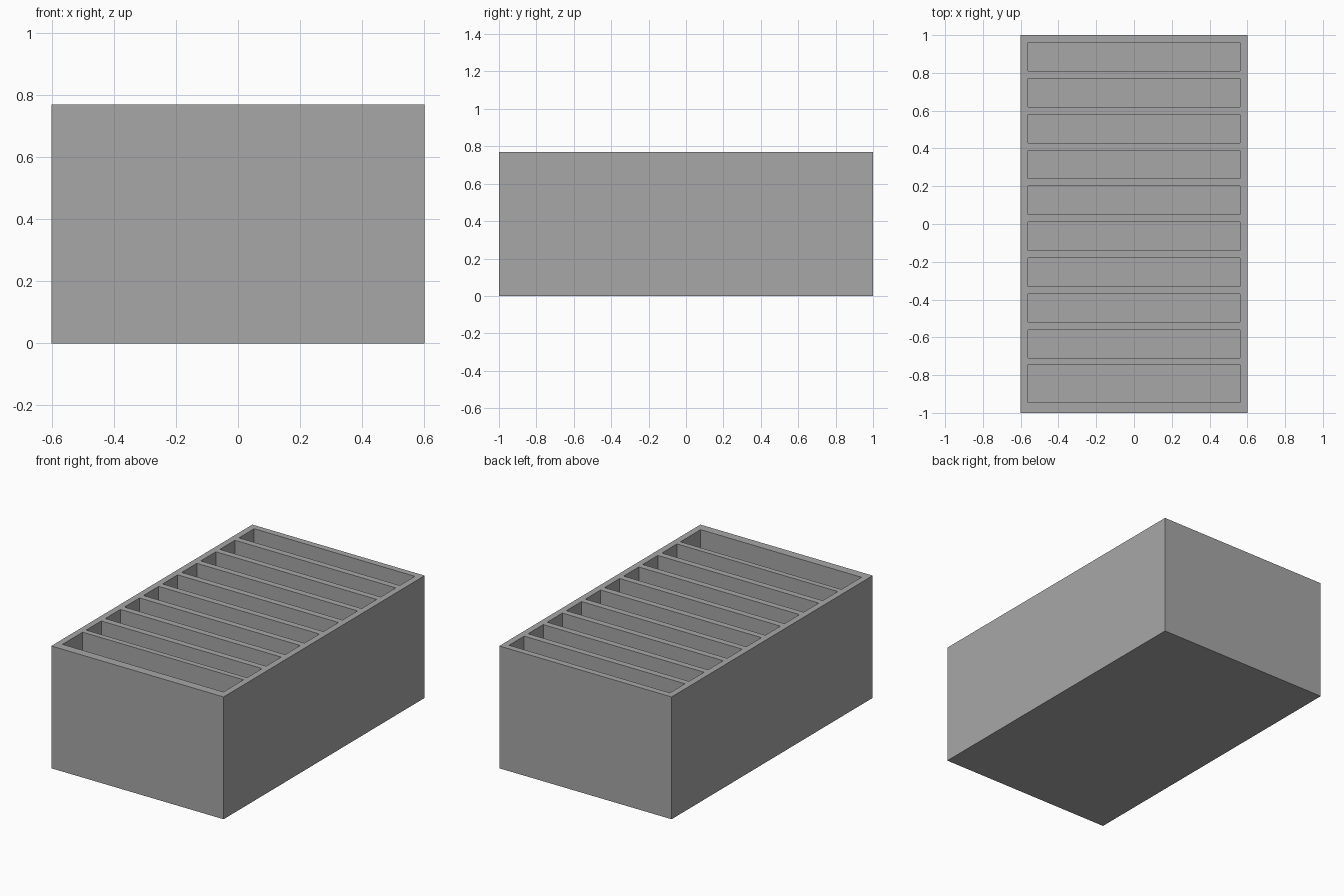
import bpy
import bmesh

if "Cube" in bpy.data.objects:
    bpy.data.objects.remove(bpy.data.objects["Cube"])

# Overall size and cavity layout
HALF_X, HALF_Y, HEIGHT = 0.60, 1.00, 0.77
SLOT_X, FLOOR_Z = 0.56, 0.04
PITCH, SLOT_LEN, COUNT = 0.19, 0.15, 10

grey = bpy.data.materials.new("plain grey")
grey.diffuse_color = (0.39, 0.39, 0.39, 1.0)
grey.use_nodes = True
grey.node_tree.nodes["Principled BSDF"].inputs["Base Color"].default_value = grey.diffuse_color

# Slot spans from back to front; the front slot is deeper along y
slots = [(0.96 - i * PITCH - SLOT_LEN, 0.96 - i * PITCH) for i in range(COUNT)]
slots[-1] = (-0.945, slots[-1][1] + 0.005)

bm = bmesh.new()


def quad(*points):
    bm.faces.new([bm.verts.new(p) for p in points])


def top_strip(x0, x1, y0, y1, z):
    quad((x0, y0, z), (x1, y0, z), (x1, y1, z), (x0, y1, z))


def walls(hx, y0, y1, z0, z1, inward=False):
    ring = [(-hx, y0), (hx, y0), (hx, y1), (-hx, y1)]
    for a, b in zip(ring, ring[1:] + ring[:1]):
        face = [(*a, z0), (*b, z0), (*b, z1), (*a, z1)]
        quad(*(reversed(face) if inward else face))


# Outer shell and underside
walls(HALF_X, -HALF_Y, HALF_Y, 0, HEIGHT)
quad((-HALF_X, HALF_Y, 0), (HALF_X, HALF_Y, 0),
     (HALF_X, -HALF_Y, 0), (-HALF_X, -HALF_Y, 0))

# Compartments, their floors and the side rims next to them
for y0, y1 in slots:
    walls(SLOT_X, y0, y1, FLOOR_Z, HEIGHT, inward=True)
    top_strip(-SLOT_X, SLOT_X, y0, y1, FLOOR_Z)
    top_strip(-HALF_X, -SLOT_X, y0, y1, HEIGHT)
    top_strip(SLOT_X, HALF_X, y0, y1, HEIGHT)

# Divider tops and the end rims
edges = [HALF_Y] + [y for y0, y1 in slots for y in (y1, y0)] + [-HALF_Y]
for y1, y0 in zip(edges[::2], edges[1::2]):
    for xa, xb in ((-HALF_X, -SLOT_X), (-SLOT_X, SLOT_X), (SLOT_X, HALF_X)):
        top_strip(xa, xb, y0, y1, HEIGHT)

bmesh.ops.remove_doubles(bm, verts=bm.verts, dist=1e-5)
mesh = bpy.data.meshes.new("divided_box")
bm.to_mesh(mesh)
bm.free()
mesh.materials.append(grey)
box = bpy.data.objects.new("divided_box", mesh)
bpy.context.collection.objects.link(box)
